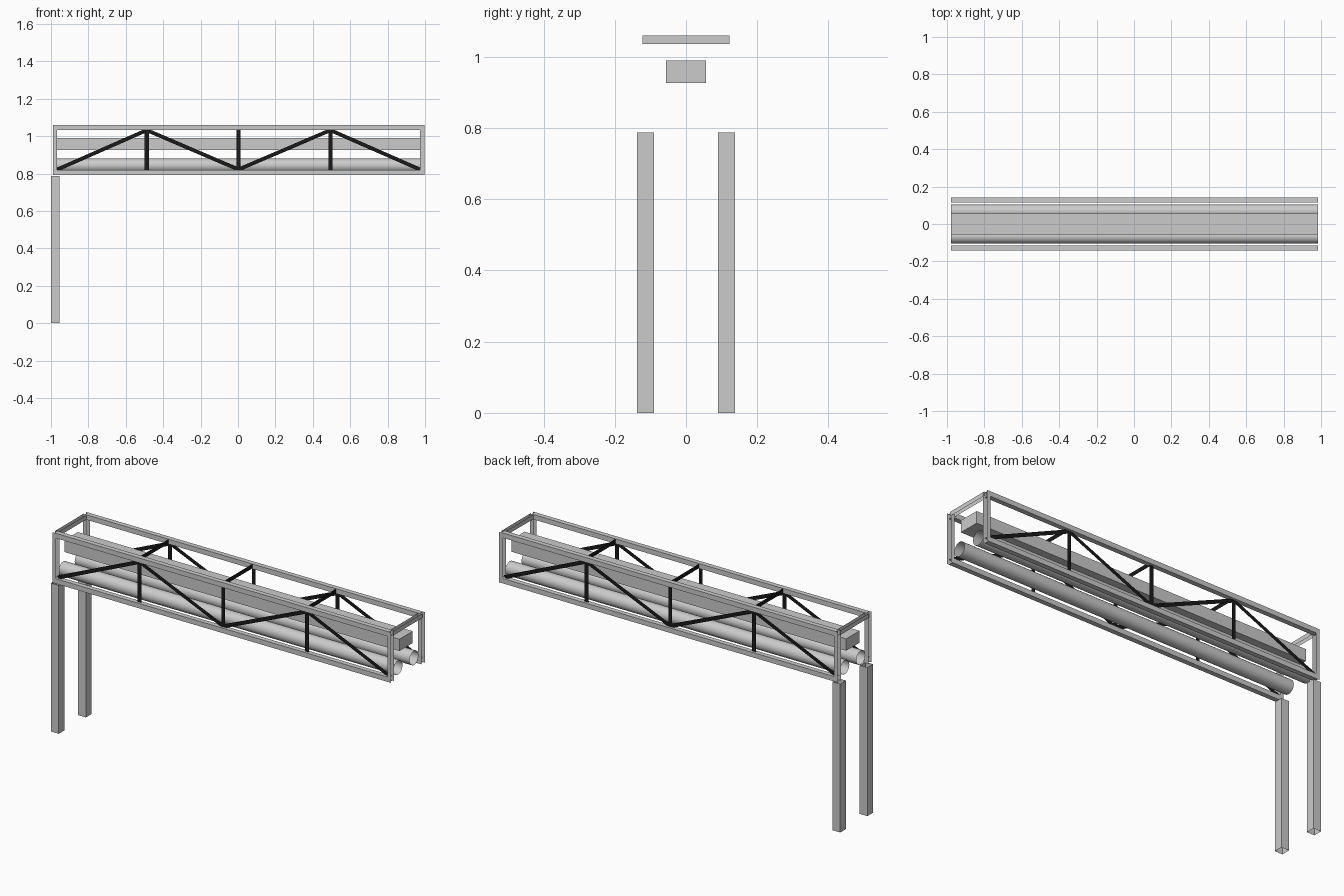
import bpy, bmesh, math
from mathutils import Vector

if "Cube" in bpy.data.objects:
    bpy.data.objects.remove(bpy.data.objects["Cube"])

X0, X1 = -0.978, 0.985          # ends of the bridge
ZB, ZT = 0.793, 1.06            # bottom and top of the truss
NODES = [-0.488, 0.003, 0.494]  # inner truss nodes

dark = bpy.data.materials.new("dark_steel")
dark.diffuse_color = (0.01, 0.01, 0.01, 1)
dark.use_nodes = True
dark.node_tree.nodes["Principled BSDF"].inputs["Base Color"].default_value = dark.diffuse_color


def make(name, bm, mat=None):
    me = bpy.data.meshes.new(name)
    bm.to_mesh(me)
    bm.free()
    ob = bpy.data.objects.new(name, me)
    bpy.context.collection.objects.link(ob)
    if mat:
        me.materials.append(mat)
    return ob


def box(name, lo, hi, open_axis=None):
    """Box between two corners; open_axis removes both end faces."""
    bm = bmesh.new()
    bmesh.ops.create_cube(bm, size=1)
    for v in bm.verts:
        v.co = Vector([lo[i] + (v.co[i] + 0.5) * (hi[i] - lo[i]) for i in range(3)])
    if open_axis is not None:
        bm.normal_update()
        ends = [f for f in bm.faces if abs(f.normal[open_axis]) > 0.9]
        bmesh.ops.delete(bm, geom=ends, context='FACES')
    return make(name, bm)


def strip(name, a, b, width, normal, mat=None):
    """Flat bar from a to b, facing along normal."""
    a, b = Vector(a), Vector(b)
    side = (b - a).cross(Vector(normal)).normalized() * width / 2
    bm = bmesh.new()
    bm.faces.new([bm.verts.new(p) for p in (a - side, b - side, b + side, a + side)])
    return make(name, bm, mat)


def pipe(name, y, z, r):
    bm = bmesh.new()
    n = 32
    rings = [[bm.verts.new((x, y + r * math.cos(2 * math.pi * i / n),
                            z + r * math.sin(2 * math.pi * i / n))) for i in range(n)]
             for x in (X0, X1)]
    for i in range(n):
        j = (i + 1) % n
        f = bm.faces.new((rings[0][i], rings[0][j], rings[1][j], rings[1][i]))
        f.smooth = True
    bmesh.ops.recalc_face_normals(bm, faces=bm.faces)
    return make(name, bm)


for s, side in ((-1, "front"), (1, "back")):
    # legs, open box tubes
    y = s * 0.1135
    box(side + "_leg", (-1, y - 0.0235, 0), (-0.955, y + 0.0235, 0.787), 2)
    # top and bottom chords
    y = s * 0.128
    for z, lvl in ((ZB, "bottom"), (ZT - 0.026, "top")):
        box(f"{side}_{lvl}_chord", (X0, y - 0.013, z), (X1, y + 0.013, z + 0.026), 0)
    # end posts, paired flanges
    for x, end in ((X0, "left"), (X1, "right")):
        for d in (-0.013, 0.013):
            strip(f"{side}_{end}_post", (x, y + d, ZB), (x, y + d, ZT), 0.022, (0, 1, 0))
    # inner posts
    for x in NODES:
        strip(side + "_inner_post", (x, y, 0.819), (x, y, 1.036), 0.022, (0, 1, 0), dark)
    # zigzag diagonals
    xs = [X0 + 0.012] + NODES + [X1 - 0.012]
    zs = [0.822, 1.032]
    for i in range(4):
        strip(side + "_diagonal", (xs[i], y, zs[i % 2]), (xs[i + 1], y, zs[(i + 1) % 2]),
              0.02, (0, 1, 0), dark)
    # pipes
    pipe(side + "_pipe", s * 0.067, 0.843, 0.037)

# cross bars between the top chords
for x in NODES:
    strip("cross_bar", (x, -0.122, 1.048), (x, 0.122, 1.048), 0.023, (1, 0, 0), dark)
for x in (X0, X1):
    for d in (-0.01, 0.01):
        strip("end_cross_bar", (x + d, -0.122, 1.048), (x + d, 0.122, 1.048), 0.023, (1, 0, 0))

# cable duct
box("duct", (X0, -0.056, 0.926), (X1, 0.056, 0.989))
